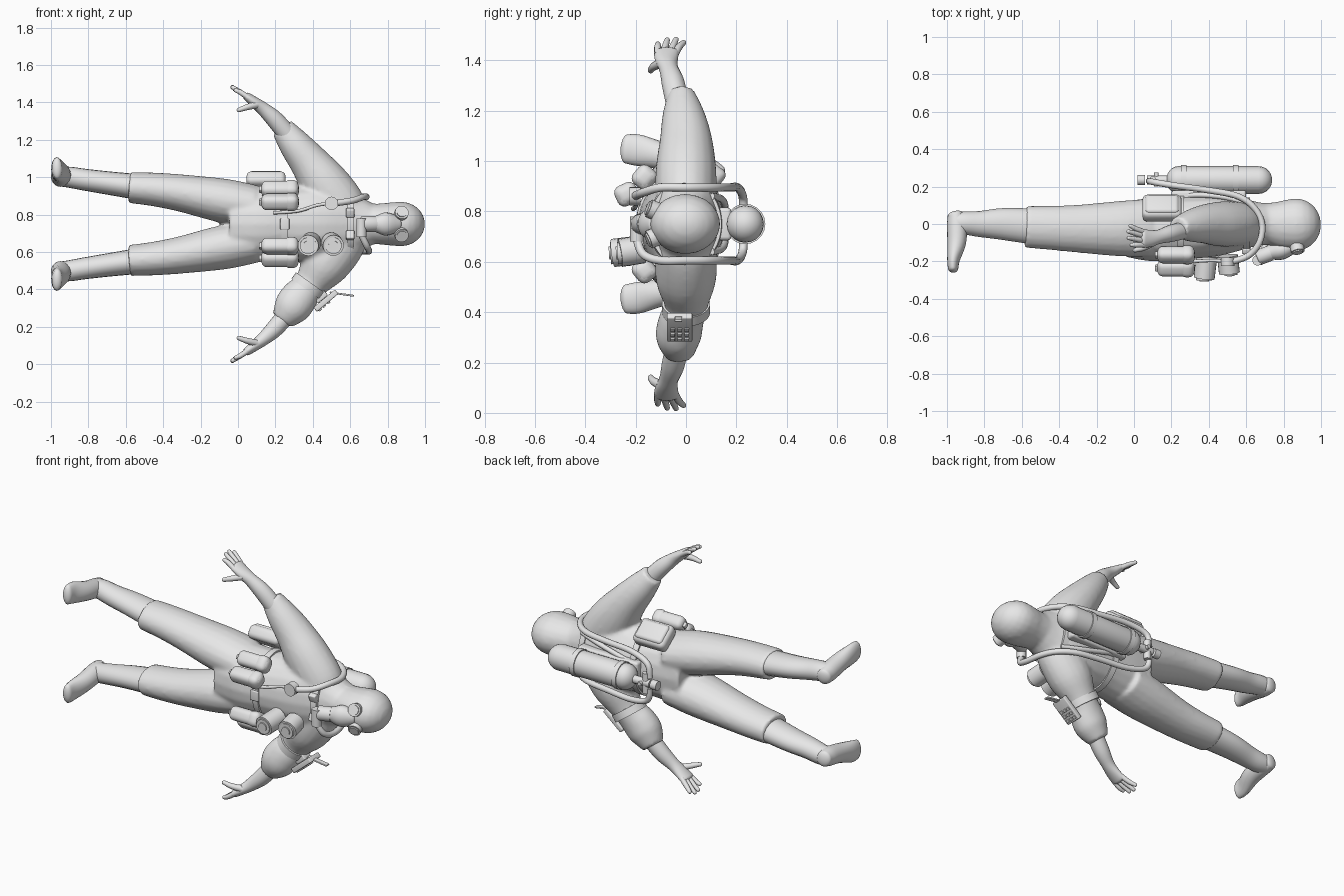
import bpy, bmesh, math
from mathutils import Vector, Euler

if "Cube" in bpy.data.objects:
    bpy.data.objects.remove(bpy.data.objects["Cube"])

MID = 0.75  # height of the body axis; parts are placed relative to it
grey = bpy.data.materials.new("plain_grey")
grey.use_nodes = True
grey.diffuse_color = (0.8, 0.8, 0.8, 1)
grey.node_tree.nodes["Principled BSDF"].inputs["Base Color"].default_value = (0.8, 0.8, 0.8, 1)
SIDES = (("upper", 1), ("lower", -1))


def finish(name, bm, angle=40):
    bmesh.ops.recalc_face_normals(bm, faces=bm.faces)
    mesh = bpy.data.meshes.new(name)
    bm.to_mesh(mesh)
    bm.free()
    ob = bpy.data.objects.new(name, mesh)
    mesh.materials.append(grey)
    bpy.context.collection.objects.link(ob)
    activate(ob)
    bpy.ops.object.shade_smooth_by_angle(angle=math.radians(angle))
    return ob


def activate(ob):
    bpy.ops.object.select_all(action='DESELECT')
    ob.select_set(True)
    bpy.context.view_layer.objects.active = ob


def loft(name, pts, s=1, ref=(0, 1, 0), ends=(0, 0), sides=20, steps=4):
    """Elliptical tube through (x, y, offset, radius along ref, other radius)."""
    P = [Vector((p[0], p[1], MID + s * p[2], p[3], p[-1])) for p in pts]
    P = [Vector(p) for p in P]
    rings = []
    for i in range(len(P) - 1):
        p0, p1, p2, p3 = P[max(i - 1, 0)], P[i], P[i + 1], P[min(i + 2, len(P) - 1)]
        for k in range(steps):
            t = k / steps
            rings.append(0.5 * (2 * p1 + (p2 - p0) * t + (2 * p0 - 5 * p1 + 4 * p2 - p3) * t * t
                                + (3 * p1 - p0 - 3 * p2 + p3) * t ** 3))
    rings.append(P[-1])

    def dome(r, d, bulge):
        out = []
        for k in range(1, 6):
            a = k * math.pi / 11
            q = r.copy()
            c = Vector(r[:3]) + d * bulge * math.sin(a)
            q[0], q[1], q[2] = c
            q[3], q[4] = r[3] * math.cos(a), r[4] * math.cos(a)
            out.append(q)
        return out

    first = (Vector(rings[0][:3]) - Vector(rings[1][:3])).normalized()
    last = (Vector(rings[-1][:3]) - Vector(rings[-2][:3])).normalized()
    head = dome(rings[0], first, ends[0])[::-1] if ends[0] else []
    tail = dome(rings[-1], last, ends[1]) if ends[1] else []
    rings = head + rings + tail
    bm = bmesh.new()
    a, prev = Vector(ref), None
    for i, r in enumerate(rings):
        t = (Vector(rings[min(i + 1, len(rings) - 1)][:3]) - Vector(rings[max(i - 1, 0)][:3])).normalized()
        if abs(a.dot(t)) > 0.98:
            a = Vector((0, 0, 1)) if abs(t.z) < 0.9 else Vector((1, 0, 0))
        a = (a - t * a.dot(t)).normalized()
        b = t.cross(a)
        ring = []
        for k in range(sides):
            u = 2 * math.pi * k / sides
            ring.append(bm.verts.new(Vector(r[:3]) + a * r[3] * math.cos(u) + b * r[4] * math.sin(u)))
        if prev:
            for k in range(sides):
                bm.faces.new((prev[k], prev[k - 1], ring[k - 1], ring[k]))
        else:
            bm.faces.new(ring)
        prev = ring
    bm.faces.new(prev)
    return finish(name, bm)


def rod(name, a, b, r, s=1, ends=(0, 0)):
    return loft(name, [(*a, r), (*b, r)], s, ends=ends, steps=1)


def hose(name, pts, r, s=1):
    return loft(name, [(*p, r) for p in pts], s, sides=12, steps=6)


def box(name, at, size, rot=(0, 0, 0), bevel=0.008, s=1):
    bm = bmesh.new()
    bmesh.ops.create_cube(bm, size=1)
    bmesh.ops.scale(bm, vec=size, verts=bm.verts)
    bmesh.ops.bevel(bm, geom=bm.edges[:], offset=bevel, segments=4, affect='EDGES', profile=0.5)
    angles = [math.radians(v) for v in rot]
    m = Euler((angles[0] * s, angles[1] * s, angles[2])).to_matrix()
    bmesh.ops.rotate(bm, matrix=m, verts=bm.verts)
    bmesh.ops.translate(bm, vec=(at[0], at[1], MID + s * at[2]), verts=bm.verts)
    return finish(name, bm)


# Suit: torso, hood, sleeves and trouser legs fused into one skin
suit = [loft("torso", [(-.04, -.025, 0, .15, .2), (.1, -.03, 0, .17, .205), (.25, -.02, 0, .17, .195),
                       (.42, -.01, 0, .165, .21), (.55, 0, 0, .145, .2), (.65, 0, 0, .12, .15),
                       (.72, 0, 0, .11, .11)]),
        loft("hood", [(.66, 0, 0, .11, .115), (.73, 0, 0, .115, .108), (.8, -.005, 0, .133, .114),
                      (.87, -.003, 0, .14, .12)], ends=(0, .13))]
sleeve_top = [(.46, 0, .22, .12, .13), (.54, 0, .1, .12, .14), (.58, 0, .02, .11, .12)]
sleeves = {1: [(.235, -.02, .515, .055, .062), (.3, -.01, .43, .085, .085), (.38, 0, .33, .105, .105)],
           -1: [(.235, -.025, .515, .06, .062), (.285, -.03, .45, .09, .098), (.33, -.02, .39, .09, .1),
                (.385, 0, .325, .085, .088)]}
for side, s in SIDES:
    suit.append(loft(side + "_sleeve", sleeves[s] + sleeve_top, s))
    suit.append(loft(side + "_trouser", [(.08, -.02, .1, .155, .11), (-.08, -.025, .125, .148, .118),
                                         (-.3, -.025, .165, .128, .1), (-.45, -.02, .185, .118, .09),
                                         (-.58, -.015, .195, .112, .083)], s))
activate(suit[0])
for ob in suit:
    ob.select_set(True)
bpy.ops.object.join()
body = bpy.context.object
body.name = "diving_suit"
skin = body.modifiers.new("fuse", 'REMESH')
skin.mode = 'VOXEL'
skin.voxel_size = 0.011
skin.use_smooth_shade = True
soft = body.modifiers.new("soften", 'SMOOTH')
soft.factor, soft.iterations = 0.5, 6
for m in ("fuse", "soften"):
    bpy.ops.object.modifier_apply(modifier=m)
bpy.ops.object.shade_smooth_by_angle(angle=math.radians(50))

for side, s in SIDES:
    # Boots and feet
    loft(side + "_boot_shaft", [(-.55, -.012, .2, .095, .068), (-.7, 0, .22, .085, .062),
                                (-.82, 0, .237, .07, .058), (-.9, .005, .25, .062, .056),
                                (-.95, .005, .253, .06, .052)], s)
    loft(side + "_foot", [(-.955, .05, .247, .045, .042), (-.947, 0, .253, .054, .053),
                          (-.948, -.1, .272, .055, .05), (-.965, -.19, .293, .062, .034),
                          (-.967, -.235, .298, .058, .028)], s, ref=(0, 0, 1), ends=(.02, .025))
    # Gloved forearms and hands
    loft(side + "_forearm", [(.28, -.03, .46, .046, .05), (.2, -.05, .555, .046, .047),
                             (.135, -.068, .615, .038, .036), (.09, -.077, .65, .045, .029),
                             (.05, -.078, .68, .05, .023)], s, ends=(0, .02))
    for i, (base, tip, reach) in enumerate(((-.112, -.112, 0), (-.09, -.075, .016),
                                            (-.066, -.04, .018), (-.045, -.01, .006))):
        loft(f"{side}_finger_{i + 1}", [(.06, base, .672, .015), (.015, (base + tip) / 2, .703, .014),
                                        (-.012 - reach, tip, .714 + reach, .011)], s, sides=12, ends=(0, .011))
    loft(side + "_thumb", [(.1, -.1, .638, .02), (.05, -.128, .625, .016), (.005, -.14, .61, .012)],
         s, sides=12, ends=(0, .012))
    # Paired belt pouches with lids and tabs
    for part, y, off, tilt in (("outer", -.165, .185, 50), ("inner", -.235, .118, 25)):
        box(f"{side}_{part}_pouch", (.225, y, off), (.2, .085, .08), (tilt, 0, 0), .03, s)
        box(f"{side}_{part}_pouch_lid", (.285, y, off), (.075, .092, .087), (tilt, 0, 0), .03, s)
        box(f"{side}_{part}_pouch_tab", (.122, y, off), (.02, .03, .03), (tilt, 0, 0), .005, s)
    # Mask lenses
    for part, r, depth in (("rim", .037, .03), ("glass", .028, .036)):
        rod(f"{side}_lens_{part}", (.868, -.105, .045), (.872 + depth * .15, -.118 - depth, .052 + depth * .35),
            r, s)
    # Shoulder harness straps on the back
    hose(side + "_back_strap", [(.22, .145, .03), (.35, .155, .07), (.5, .14, .1), (.62, .1, .11)], .014, s)

# Breathing mask snout and mouthpiece
loft("mask_snout", [(.85, -.115, 0, .04, .045), (.79, -.14, 0, .05, .062), (.74, -.15, 0, .042, .045),
                    (.71, -.16, 0, .034, .034)], ends=(.02, 0))
rod("mask_canister", (.73, -.155, 0), (.665, -.18, 0), .042, ends=(0, .01))
rod("mask_hose_port", (.66, -.195, .03), (.66, -.195, -.07), .027)

# Breathing hoses from the valve around the neck
route = [(.08, .23, .03), (.1, .225, .11), (.22, .205, .145), (.4, .18, .145), (.55, .15, .145),
         (.64, .09, .145), (.685, 0, .145)]
hose("upper_hose", route + [(.67, -.1, .145), (.61, -.17, .125), (.51, -.205, .11)], .017)
hose("lower_hose", route + [(.7, -.1, .145), (.69, -.17, .12), (.66, -.195, .06)], .017, -1)
rod("hose_cup", (.5, -.18, .11), (.5, -.225, .11), .036)
hose("thin_hose", [(.49, -.2, .11), (.42, -.195, .1), (.32, -.2, .07), (.19, -.21, .06)], .009)

# Air cylinder, clamps, back plate and valve
rod("air_cylinder", (.235, .235, 0), (.665, .235, 0), .074, ends=(.062, .074))
for i, x in enumerate((.25, .53)):
    rod(f"cylinder_clamp_{i + 1}", (x, .235, 0), (x + .03, .235, 0), .08)
box("back_plate", (.4, .15, 0), (.4, .06, .13), bevel=.015)
rod("valve_neck", (.19, .235, 0), (.07, .235, 0), .023)
rod("valve_knob", (.06, .235, 0), (.02, .235, 0), .027)
rod("valve_crossbar", (.1, .235, .06), (.1, .235, -.06), .02)
rod("valve_post", (.12, .2, 0), (.12, .275, 0), .012)

# Belt, chest strap and buckles
loft("waist_belt", [(.232, -.02, 0, .178, .204), (.268, -.02, 0, .178, .204)], steps=1, sides=40)
loft("chest_strap", [(.585, -.002, 0, .147, .18), (.62, -.002, 0, .143, .172)], steps=1, sides=40)
box("belt_buckle", (.25, -.198, 0), (.05, .016, .06), bevel=.005)
for side, s in SIDES:
    box(side + "_chest_buckle", (.6, -.14, .06), (.045, .03, .045), (20, 0, 0), .006, s)

# Chest gauges
for i, (x, y, lean) in enumerate(((.39, -.29, -.015), (.5, -.262, .01))):
    rod(f"gauge_{i + 1}_case", (x, -.17, -.1), (x + lean, y, -.115), .056)
    rod(f"gauge_{i + 1}_rim", (x + lean, y + .01, -.115), (x + lean, y - .01, -.116), .044)
    rod(f"gauge_{i + 1}_dial", (x + lean, y, -.115), (x + lean, y - .016, -.116), .026)

# Hip satchel
box("satchel", (.15, .085, .215), (.21, .15, .08), (-38, 0, 0), .028)
box("satchel_flap", (.15, .1, .235), (.18, .12, .05), (-38, 0, 0), .02)

# Arm console with keypad and aerial
loft("arm_strap", [(.365, 0, -.35, .096, .098), (.39, 0, -.315, .096, .098)], steps=1, sides=32)
turn = (0, -40, 0)
box("console", (.47, -.025, -.41), (.15, .1, .03), turn, .006)
box("console_mount", (.435, -.02, -.38), (.07, .06, .06), turn, .006)
frame = Euler((0, math.radians(-40), 0)).to_matrix()
for row in range(3):
    for col in range(3):
        p = frame @ Vector((row * .03 - .055, col * .028 - .028, -.017))
        box(f"key_{row}_{col}", (.47 + p.x, -.025 + p.y, -.41 + p.z), (.018, .018, .01), turn, .002)
box("aerial", (.555, -.03, -.375), (.13, .03, .01), (0, 8, 0), .003)
